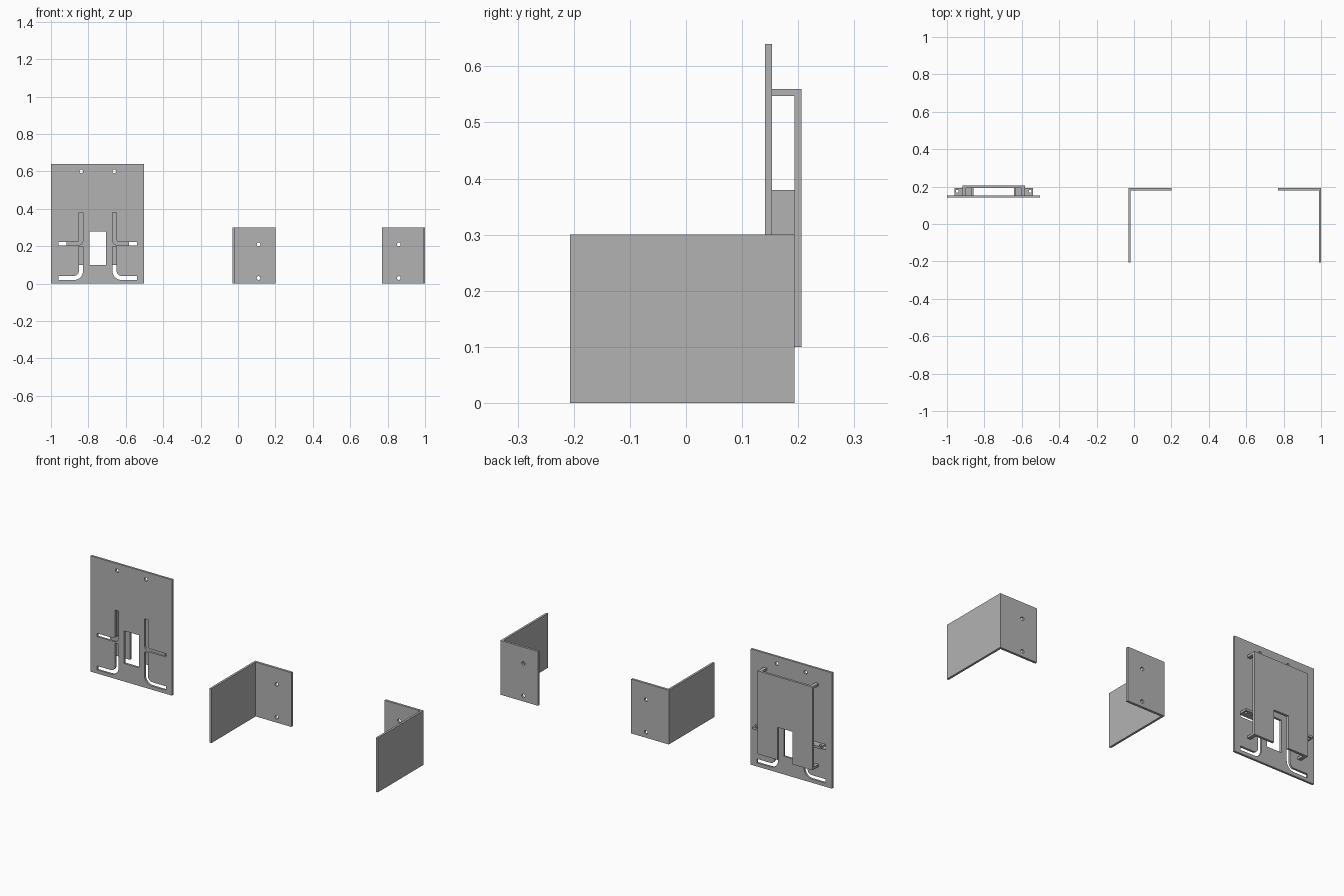
import bpy, math

if "Cube" in bpy.data.objects:
    bpy.data.objects.remove(bpy.data.objects["Cube"])

CX = -0.75     # centre line of the slotted holder
BX = 0.485     # centre line between the two angle brackets

steel = bpy.data.materials.new("dark_grey_steel")
steel.diffuse_color = (0.45, 0.45, 0.45, 1)
steel.use_nodes = True
steel.node_tree.nodes["Principled BSDF"].inputs["Base Color"].default_value = steel.diffuse_color


def plate(name, outline, y0, y1, holes=()):
    """Flat-shaded sheet in the XZ plane, cut by the hole outlines."""
    cu = bpy.data.curves.new(name, 'CURVE')
    cu.dimensions = '2D'
    cu.fill_mode = 'BOTH'
    cu.extrude = (y1 - y0) / 2
    for pts in (outline, *holes):
        s = cu.splines.new('POLY')
        s.points.add(len(pts) - 1)
        for p, (x, z) in zip(s.points, pts):
            p.co = (x, z, 0, 1)
        s.use_cyclic_u = True
        s.use_smooth = False
    ob = bpy.data.objects.new(name, cu)
    bpy.context.collection.objects.link(ob)
    ob.location = (0, (y0 + y1) / 2, 0)
    ob.rotation_euler = (math.pi / 2, 0, 0)
    bpy.ops.object.select_all(action='DESELECT')
    ob.select_set(True)
    bpy.context.view_layer.objects.active = ob
    bpy.ops.object.convert(target='MESH')
    bpy.ops.object.shade_flat()
    ob = bpy.context.view_layer.objects.active
    ob.data.materials.clear()
    ob.data.materials.append(steel)
    return ob


def rect(x0, x1, z0, z1):
    return [(x0, z0), (x1, z0), (x1, z1), (x0, z1)]


def circle(x, z, r=0.01, n=24):
    return [(x + r * math.cos(math.tau * i / n), z + r * math.sin(math.tau * i / n)) for i in range(n)]


def flip(pts, c):
    return [(2 * c - x, z) for x, z in pts]


def arc(cx, cz, r, n=8):
    return [(cx + r * math.sin(math.pi / 2 * i / n), cz - r * math.cos(math.pi / 2 * i / n)) for i in range(n + 1)]


def slot(xe, xl, xr, z0, z1, top, r):
    """L-shaped slot with a rounded bend."""
    w = min(xr - xl, z1 - z0)
    inner = arc(xl - r, z1 + r, r)[::-1]
    return [(xe, z0)] + arc(xr - r - w, z0 + r + w, r + w) + [(xr, top), (xl, top)] + inner + [(xe, z1)]


def box(name, x0, x1, y0, y1, z0, z1):
    return plate(name, rect(x0, x1, z0, z1), y0, y1)


# Front plate with slots, window and mounting holes
upper = slot(-0.96, -0.851, -0.829, 0.204, 0.222, 0.38, 0.012)
lower = slot(-0.96, -0.851, -0.829, 0.02, 0.042, 0.198, 0.025)
hole = circle(-0.838, 0.6)
cuts = [rect(-0.795, -0.705, 0.1, 0.28)]
for c in (upper, lower, hole):
    cuts += [c, flip(c, CX)]
plate("front_plate", rect(-1.0, -0.503, 0, 0.64), 0.141, 0.153, cuts)

# Back plate with the notch in its lower edge
plate("back_plate", [(-0.918, 0.1), (-0.795, 0.1), (-0.795, 0.28), (-0.705, 0.28),
                     (-0.705, 0.1), (-0.582, 0.1), (-0.582, 0.56), (-0.918, 0.56)], 0.193, 0.206)

for side, sgn in (("left", -1), ("right", 1)):
    def span(a, b):
        return sorted((CX + sgn * a, CX + sgn * b))
    # Narrow spacers joining the plates at top and bottom
    for lvl, z in (("upper", 0.547), ("lower", 0.1)):
        box(f"{side}_{lvl}_spacer", *span(0.148, 0.168), 0.153, 0.193, z, z + 0.013)
    # Bent flange along the upper slot
    box(f"{side}_flange_wall", *span(0.108, 0.118), 0.153, 0.193, 0.222, 0.38)
    # Drilled horizontal tab, drawn flat then laid down
    x0, x1 = span(0.118, 0.21)
    tab = plate(f"{side}_flange_tab", rect(x0, x1, 0.153, 0.193), 0.222, 0.234,
                [circle(CX + sgn * 0.195, 0.175, 0.008)])
    tab.rotation_euler = (0, 0, 0)
    tab.location = (0, 0, 0.228)

    # Angle bracket: drilled back leaf and long side leaf
    leaf, h1, h2 = rect(-0.03, 0.2, 0, 0.3), circle(0.11, 0.21), circle(0.11, 0.03)
    sx = [-0.03, -0.018]
    if sgn > 0:
        leaf, h1, h2 = (flip(p, BX) for p in (leaf, h1, h2))
        sx = [2 * BX - v for v in sx[::-1]]
    plate(f"{side}_bracket_back", leaf, 0.18, 0.193, [h1, h2])
    box(f"{side}_bracket_side", *sx, -0.207, 0.18, 0, 0.3)
